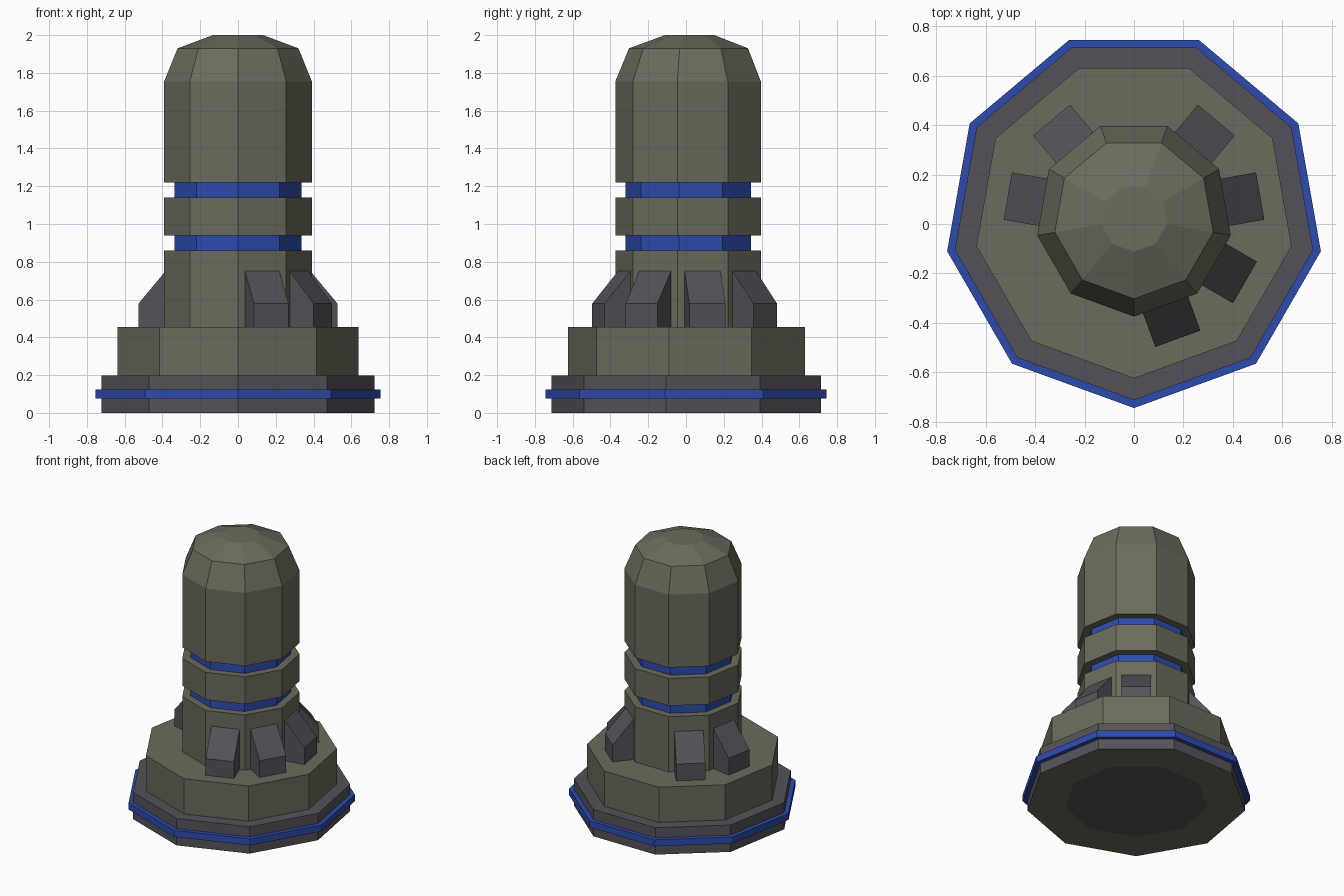
import bpy, bmesh
from math import sin, cos, pi, radians
from mathutils import Matrix

if "Cube" in bpy.data.objects:
    bpy.data.objects.remove(bpy.data.objects["Cube"])

SIDES = 9
CY = 0.023  # axis offset so the nine-sided outline is centred on y


def material(name, rgb):
    m = bpy.data.materials.new(name)
    m.diffuse_color = (*rgb, 1)
    m.use_nodes = True
    m.node_tree.nodes["Principled BSDF"].inputs["Base Color"].default_value = m.diffuse_color
    return m


OLIVE = material("olive", (0.145, 0.145, 0.107))
GREY = material("dark_grey", (0.09, 0.085, 0.10))
BLUE = material("blue", (0.026, 0.07, 0.42))


def finish(name, bm, mats):
    bmesh.ops.recalc_face_normals(bm, faces=bm.faces[:])
    me = bpy.data.meshes.new(name)
    bm.to_mesh(me)
    bm.free()
    for m in mats:
        me.materials.append(m)
    ob = bpy.data.objects.new(name, me)
    bpy.context.collection.objects.link(ob)
    return ob


def lathe(name, profile, mats, slots=None):
    """Nine-sided capped solid from (radius, z) pairs; slots give a material per band."""
    bm = bmesh.new()
    rings = []
    for r, z in profile:
        angles = [-pi / 2 + 2 * pi * i / SIDES for i in range(SIDES)]
        rings.append([bm.verts.new((r * cos(a), CY + r * sin(a), z)) for a in angles])
    for k, (lo, hi) in enumerate(zip(rings, rings[1:])):
        for i in range(SIDES):
            j = (i + 1) % SIDES
            f = bm.faces.new((lo[i], lo[j], hi[j], hi[i]))
            f.material_index = slots[k] if slots else 0
    bm.faces.new(rings[0][::-1])
    bm.faces.new(rings[-1])
    return finish(name, bm, mats)


# Base: dark plate with an olive border underneath, and a blue trim around it
lathe("base_plate", [(0.48, 0), (0.735, 0), (0.735, 0.197)], [GREY, OLIVE], [1, 0])
lathe("base_trim", [(0.767, 0.075), (0.767, 0.123)], [BLUE])
lathe("pedestal", [(0.647, 0.19), (0.647, 0.455)], [OLIVE])

# Tower: shaft with two blue grooves and a faceted dome
R, G = 0.397, 0.342
lathe("tower",
      [(R, 0.45), (R, 0.86), (G, 0.86), (G, 0.94), (R, 0.94), (R, 1.14),
       (G, 1.14), (G, 1.22), (R, 1.22), (R, 1.755), (0.325, 1.93), (0.135, 2.0)],
      [OLIVE, BLUE], [0, 0, 1, 0, 0, 0, 1, 0, 0, 0, 0])

# Buttresses: sloped blocks on six of the nine shaft faces
section = [(0.34, 0.45), (0.518, 0.45), (0.518, 0.578), (0.373, 0.75), (0.34, 0.75)]
for n, angle in enumerate((-70, -30, 10, 50, 130, 170), 1):
    bm = bmesh.new()
    face = bm.faces.new([bm.verts.new((x, -0.097, z)) for x, z in section])
    ext = bmesh.ops.extrude_face_region(bm, geom=[face])
    bmesh.ops.translate(bm, vec=(0, 0.194, 0),
                        verts=[v for v in ext["geom"] if isinstance(v, bmesh.types.BMVert)])
    if len(bm.faces) < 7:
        bm.faces.new([v for v in bm.verts if v.co.y < 0])
    bm.transform(Matrix.Translation((0, CY, 0)) @ Matrix.Rotation(radians(angle), 4, 'Z'))
    finish(f"buttress_{n}", bm, [GREY])
